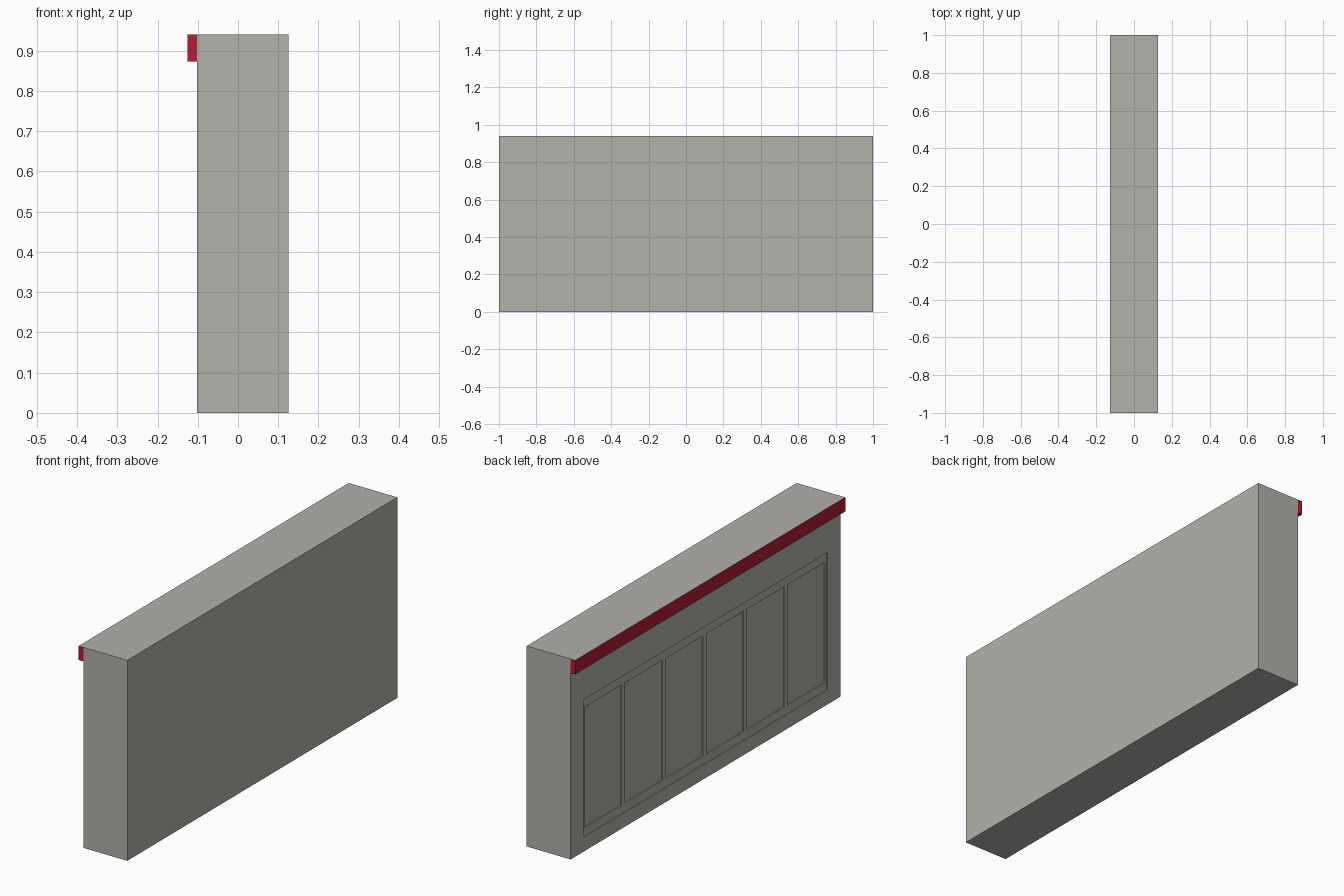
import bpy, bmesh

if "Cube" in bpy.data.objects:
    bpy.data.objects.remove(bpy.data.objects["Cube"])

X0, X1, XS = -0.102, 0.126, -0.126   # panelled face, plain face, trim face
H, TRIM_Z = 0.94, 0.874


def material(name, rgb):
    m = bpy.data.materials.new(name)
    m.diffuse_color = (*rgb, 1)
    m.use_nodes = True
    m.node_tree.nodes["Principled BSDF"].inputs["Base Color"].default_value = m.diffuse_color
    return m


grey = material("stone grey", (0.45, 0.44, 0.41))
red = material("dark red", (0.42, 0.013, 0.035))


def box(name, lo, hi, mats):
    bm = bmesh.new()
    bmesh.ops.create_cube(bm, size=1)
    for v in bm.verts:
        v.co = [(a + b) / 2 + c * (b - a) for a, b, c in zip(lo, hi, v.co)]
    me = bpy.data.meshes.new(name)
    bm.to_mesh(me)
    bm.free()
    for m in mats:
        me.materials.append(m)
    ob = bpy.data.objects.new(name, me)
    bpy.context.collection.objects.link(ob)
    return ob


# Wall body: the panelled side is a grid of cells, some pushed inwards
PITCH, GAP, N = 0.301, 0.026, 6
half = PITCH * N / 2
ys = [-1, -half]
for i in range(N):
    ys += [-half + i * PITCH + GAP / 2, -half + (i + 1) * PITCH - GAP / 2]
ys += [half, 1]
zs = [0, 0.067, 0.106, 0.67, 0.712, H]

body = box("wall_body", (X0, -1, 0), (X1, 1, H), [grey])
bm = bmesh.new()
bm.from_mesh(body.data)
for axis, cuts in (((0, 1, 0), ys[1:-1]), ((0, 0, 1), zs[1:-1])):
    for c in cuts:
        face = [f for f in bm.faces if f.normal.x < -0.9]
        geom = face + list({e for f in face for e in f.edges}) + list({v for f in face for v in f.verts})
        bmesh.ops.bisect_plane(bm, geom=geom, plane_co=[a * c for a in axis], plane_no=axis)


def push_in(test, depth):
    faces = [f for f in bm.faces if f.normal.x < -0.9 and test(f.calc_center_median())]
    bmesh.ops.inset_region(bm, faces=faces, thickness=0, depth=-depth, use_even_offset=False)


# Shallow frame recess, then six deeper panels
push_in(lambda c: abs(c.y) < half and zs[1] < c.z < zs[4], 0.005)
push_in(lambda c: zs[2] < c.z < zs[3]
        and any(ys[2 + 2 * i] < c.y < ys[3 + 2 * i] for i in range(N)), 0.005)
bm.normal_update()
flat = [e for e in bm.edges if len(e.link_faces) == 2 and e.calc_face_angle(0) < 0.01]
bmesh.ops.dissolve_edges(bm, edges=flat, use_verts=False)
bm.to_mesh(body.data)
bm.free()

# Red trim along the top edge, with a grey top
trim = box("top_trim", (XS, -1, TRIM_Z), (X0, 1, H), [red, grey])
for p in trim.data.polygons:
    p.material_index = 1 if p.normal.z > 0.9 else 0
